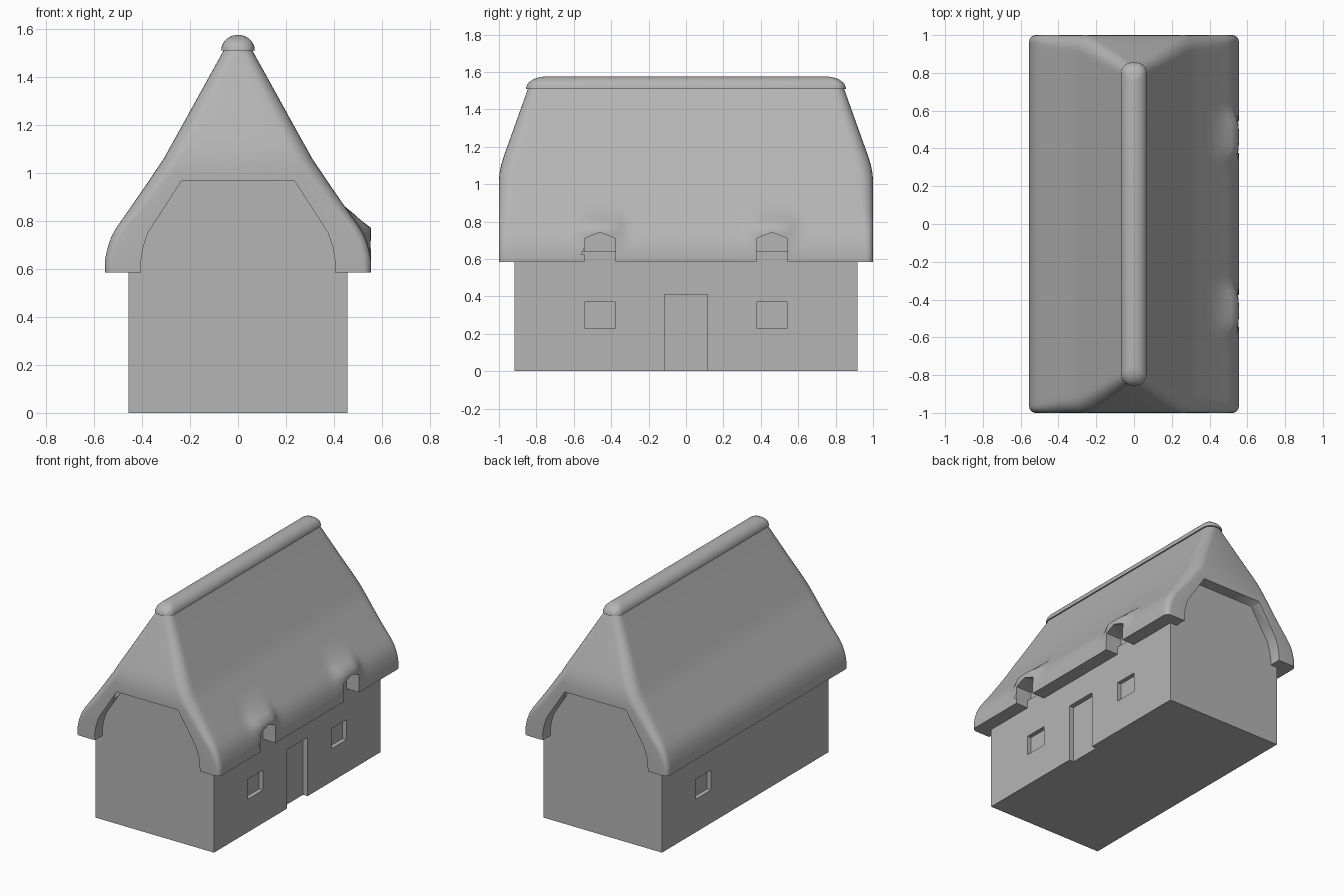
import bpy, bmesh
from math import sin, cos, pi, radians, exp

if "Cube" in bpy.data.objects:
    bpy.data.objects.remove(bpy.data.objects["Cube"])

grey = bpy.data.materials.new("plain_grey")
grey.diffuse_color = (.46, .46, .46, 1)
grey.use_nodes = True
grey.node_tree.nodes["Principled BSDF"].inputs["Base Color"].default_value = grey.diffuse_color


def loft(name, rings):
    """Closed solid skinned through rings with equal point counts."""
    bm = bmesh.new()
    vs = [[bm.verts.new(p) for p in ring] for ring in rings]
    n = len(vs[0])
    for a, b in zip(vs, vs[1:]):
        for i in range(n):
            j = (i + 1) % n
            bm.faces.new((a[i], a[j], b[j], b[i]))
    bm.faces.new(vs[0][::-1])
    bm.faces.new(vs[-1])
    bmesh.ops.recalc_face_normals(bm, faces=bm.faces)
    mesh = bpy.data.meshes.new(name)
    bm.to_mesh(mesh)
    bm.free()
    mesh.materials.append(grey)
    obj = bpy.data.objects.new(name, mesh)
    bpy.context.collection.objects.link(obj)
    return obj


def box(name, x0, x1, y0, y1, z0, z1):
    return loft(name, [[(x0, y0, z), (x1, y0, z), (x1, y1, z), (x0, y1, z)] for z in (z0, z1)])


def prism(name, profile, y0, y1):
    return loft(name, [[(x, y, z) for x, z in profile] for y in (y0, y1)])


def activate(obj):
    bpy.ops.object.select_all(action='DESELECT')
    obj.select_set(True)
    bpy.context.view_layer.objects.active = obj


def cut(obj, cutter):
    cutter.hide_render = True
    activate(obj)
    mod = obj.modifiers.new("cut", 'BOOLEAN')
    mod.operation = 'DIFFERENCE'
    mod.solver = 'EXACT'
    mod.object = cutter
    bpy.ops.object.modifier_apply(modifier=mod.name)
    bpy.data.objects.remove(cutter)


def smooth(obj, angle):
    activate(obj)
    bpy.ops.object.shade_smooth_by_angle(angle=radians(angle))


def rounded_rect(hx, hy, r, z, ny=1, seg=6):
    """Rounded rectangle ring; long sides split into ny pieces."""
    pts = []
    for k, (sx, sy) in enumerate(((1, 1), (-1, 1), (-1, -1), (1, -1))):
        for i in range(seg + 1):
            a = (k + i / seg) * pi / 2
            pts.append((sx * (hx - r) + r * cos(a), sy * (hy - r) + r * sin(a), z))
        if k in (1, 3):
            for i in range(1, ny):
                pts.append((sx * hx, sy * (hy - r) * (1 - 2 * i / ny), z))
    return pts


# Walls with gable ends
wall_half = [(.457, 0), (.457, .64), (.412, .641), (.41, .70), (.25, .99)]
walls = prism("walls", wall_half + [(-x, z) for x, z in wall_half[::-1]], -.917, .917)
cut(walls, box("door_cutter", .422, .6, -.115, .115, -.1, .41))
for side, y in ((1, -.46), (1, .46), (-1, .46)):
    xs = sorted((side * .427, side * .6))
    cut(walls, box("window_cutter", *xs, y - .083, y + .083, .23, .37))

# Thatched half-hipped roof: height, half width, half length, corner radius
levels = [(.585, .554, .9995, .035), (.625, .555, 1, .035), (.66, .55, 1, .036), (.70, .54, 1, .038),
          (.735, .527, 1, .04), (.77, .508, 1, .045), (.80, .487, 1, .05), (.83, .466, 1, .055),
          (.86, .445, 1, .06), (.95, .383, 1, .07), (1.02, .336, 1, .075), (1.06, .309, .997, .075),
          (1.10, .287, .989, .075), (1.15, .259, .974, .072), (1.3, .176, .92, .065),
          (1.51, .06, .845, .05), (1.54, .044, .834, .04)]


def eyebrow(p):
    """Lift the thatch outwards over the two eave openings."""
    x, y, z = p
    if x > .3 and z < .86:
        target = .555 if z < .775 else {.80: .515, .83: .482}.get(z, x)
        x += max(0, target - x) * exp(-(abs(abs(y) - .46) / .12) ** 4)
    return x, y, z


roof = loft("thatched_roof", [[eyebrow(p) for p in rounded_rect(hx, hy, r, z, 67)]
                              for z, hx, hy, r in levels])

# Peaked notches under the eyebrows
for y in (-.46, .46):
    peak = [(-.083, .5), (.083, .5), (.083, .71), (0, .742), (-.083, .71)]
    cut(roof, loft("notch_cutter", [[(x, y + d, z) for d, z in peak] for x in (.43, .65)]))

# Overhang openings at the gables
half = [(.405, .5), (.405, .63), (.395, .69), (.375, .75), (.235, .967)]
arch = half + [(-x, z) for x, z in half[::-1]]
for s in (-1, 1):
    cut(roof, prism("gable_cutter", arch, *sorted((s * .912, s * 1.2))))
smooth(roof, 60)

# Rounded ridge cap
rings = []
for i in range(9):
    a = i / 9 * pi / 2
    hx = .07 * cos(a)
    rings.append(rounded_rect(hx, .75 + .105 * cos(a), hx * .85, 1.51 + .065 * sin(a)))
rings.append(rounded_rect(.004, .75, .003, 1.575))
smooth(loft("ridge_cap", rings), 40)
